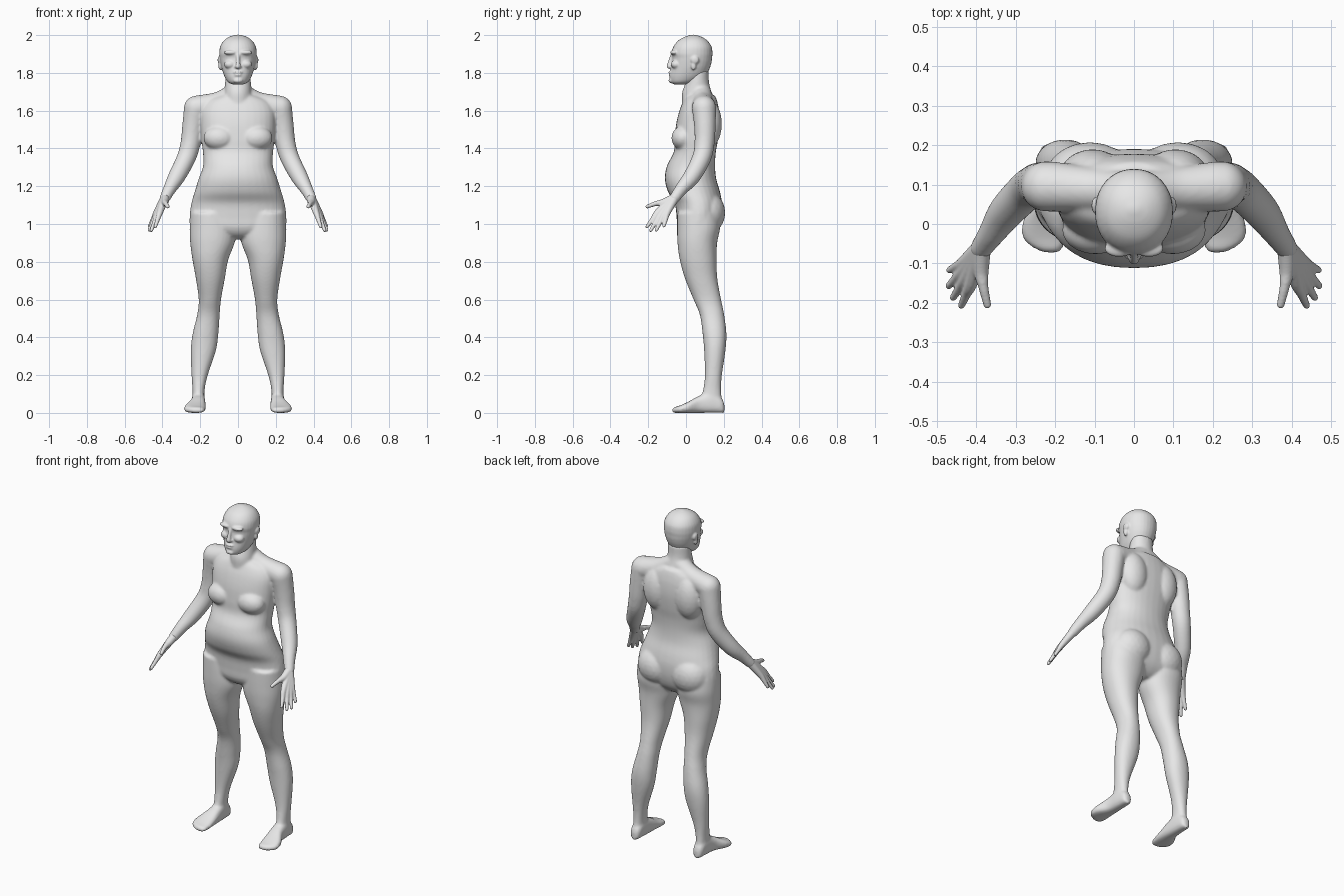
import bpy, bmesh, math
from mathutils import Vector, Matrix

skin = bpy.data.materials.new("plain grey")
skin.diffuse_color = (0.8, 0.8, 0.8, 1)


def spline(rows, n=5):
    """Catmull-Rom interpolation of equal-length tuples."""
    p = [rows[0]] + list(rows) + [rows[-1]]
    out = []
    for i in range(1, len(p) - 2):
        for k in range(n):
            t = k / n
            out.append([0.5 * (2 * b + (c - a) * t + (2 * a - 5 * b + 4 * c - d) * t * t
                               + (3 * b - a - 3 * c + d) * t ** 3)
                        for a, b, c, d in zip(p[i - 1], p[i], p[i + 1], p[i + 2])])
    out.append(list(rows[-1]))
    return out


def loft(bm, rings):
    """Skin rings of (centre, half-axis u, half-axis v, squareness)."""
    n, loops = 32, []
    for c, u, v, e in rings:
        loop = []
        for k in range(n):
            a = 2 * math.pi * k / n
            ca, sa = math.cos(a), math.sin(a)
            loop.append(bm.verts.new(c + u * math.copysign(abs(ca) ** (2 / e), ca)
                                     + v * math.copysign(abs(sa) ** (2 / e), sa)))
        loops.append(loop)
    faces = [bm.faces.new(loops[0]), bm.faces.new(loops[-1][::-1])]
    for a, b in zip(loops, loops[1:]):
        for k in range(n):
            faces.append(bm.faces.new((a[k], b[k], b[(k + 1) % n], a[(k + 1) % n])))
    bmesh.ops.recalc_face_normals(bm, faces=faces)


def stack(bm, rows, e=2.0):
    """Horizontal sections: z, x min, x max, y front, y back."""
    loft(bm, [(Vector(((x0 + x1) / 2, (y0 + y1) / 2, z)), Vector(((x1 - x0) / 2, 0, 0)),
               Vector((0, (y1 - y0) / 2, 0)), e) for z, x0, x1, y0, y1 in spline(rows)])


def centred(rows):
    return [(z, -w, w, f, b) for z, w, f, b in rows]


def ball(bm, c, r):
    m = Matrix.Translation(c) @ Matrix.Diagonal((*r, 1))
    bmesh.ops.create_icosphere(bm, subdivisions=3, radius=1, matrix=m)


def tube(bm, pts):
    """Round limb through (x, y, z, radius) with ball ends."""
    s = spline(pts)
    rings = []
    for i, q in enumerate(s):
        t = (Vector(s[min(i + 1, len(s) - 1)][:3]) - Vector(s[max(i - 1, 0)][:3])).normalized()
        u = t.cross(Vector((0.3, 1, 0.2))).normalized()
        rings.append((Vector(q[:3]), u * q[3], t.cross(u) * q[3], 2))
    loft(bm, rings)
    for q in (pts[0], pts[-1]):
        ball(bm, q[:3], (q[3],) * 3)


def mirror(bm):
    g = bmesh.ops.duplicate(bm, geom=bm.verts[:] + bm.edges[:] + bm.faces[:])["geom"]
    for v in g:
        if isinstance(v, bmesh.types.BMVert):
            v.co.x = -v.co.x
    bmesh.ops.reverse_faces(bm, faces=[f for f in g if isinstance(f, bmesh.types.BMFace)])


def finish(bm, name, voxel, smooth):
    """Fuse the overlapping volumes into one soft surface."""
    me = bpy.data.meshes.new(name)
    bm.to_mesh(me)
    bm.free()
    me.materials.append(skin)
    ob = bpy.data.objects.new(name, me)
    bpy.context.collection.objects.link(ob)
    m = ob.modifiers.new("fuse", 'REMESH')
    m.mode = 'VOXEL'
    m.voxel_size = voxel
    m.use_smooth_shade = True
    m = ob.modifiers.new("soften", 'SMOOTH')
    m.factor = 0.5
    m.iterations = smooth


# ---- body: limbs on one side first, then mirrored
bm = bmesh.new()
# leg
stack(bm, [(1.06, .03, .252, -.045, .17), (.98, .012, .256, -.047, .18),
           (.90, .018, .253, -.045, .165), (.81, .052, .241, -.033, .162),
           (.71, .070, .223, -.005, .166), (.60, .090, .208, .040, .186),
           (.52, .097, .216, .073, .202), (.42, .104, .240, .088, .214),
           (.33, .117, .250, .096, .209), (.20, .160, .246, .100, .190),
           (.12, .177, .241, .090, .186), (.05, .178, .243, .070, .192)], 2.15)
# foot: y, x centre, half width, height
loft(bm, [(Vector((x, y, h / 2)), Vector((w, 0, 0)), Vector((0, 0, h / 2)), 2.6)
          for y, x, w, h in spline([(.203, .21, .012, .045), (.19, .21, .028, .075),
                                    (.14, .21, .035, .11), (.07, .212, .040, .09),
                                    (.01, .226, .055, .058), (-.035, .228, .055, .038),
                                    (-.062, .217, .036, .03), (-.074, .208, .015, .02)])])
# arm
tube(bm, [(.222, .095, 1.615, .064), (.238, .100, 1.52, .057), (.251, .098, 1.43, .053),
          (.274, .083, 1.35, .050), (.325, .030, 1.25, .045), (.362, -.025, 1.185, .034),
          (.388, -.062, 1.135, .028)])
# shoulder slope, chest, shoulder blade, buttock
tube(bm, [(.02, .08, 1.69, .055), (.10, .088, 1.645, .056), (.21, .095, 1.617, .064)])
ball(bm, (.098, -.015, 1.455), (.085, .062, .065))
ball(bm, (.105, .120, 1.53), (.085, .070, .13))
ball(bm, (.112, .115, 1.06), (.115, .093, .11))
mirror(bm)
# torso
stack(bm, centred([(1.68, .10, .0, .155), (1.65, .165, -.015, .165), (1.60, .195, -.035, .175),
                   (1.53, .198, -.052, .178), (1.45, .194, -.060, .170),
                   (1.38, .186, -.065, .158), (1.31, .184, -.100, .154),
                   (1.24, .208, -.112, .160), (1.17, .230, -.095, .180),
                   (1.11, .247, -.060, .190), (1.04, .256, -.050, .187),
                   (.98, .245, -.045, .170), (.94, .15, -.020, .140), (.92, .06, .02, .11)]), 2.2)
# neck
stack(bm, centred([(1.60, .085, -.02, .16), (1.66, .078, -.022, .15), (1.70, .071, -.02, .135),
                   (1.75, .068, -.002, .122), (1.81, .066, .01, .12)]))
finish(bm, "body", .0075, 7)

# ---- hands
bm = bmesh.new()
wrist = (.386, -.058, 1.140)
fingers = [((.412, -.148, 1.065), (.438, -.207, .985)), ((.424, -.133, 1.055), (.459, -.187, .966)),
           ((.431, -.116, 1.053), (.470, -.157, .968)), ((.432, -.098, 1.060), (.468, -.117, .990))]
for base, tip in fingers:
    mid = [(a + b) / 2 for a, b in zip(base, tip)]
    tube(bm, [(*wrist, .024), (*base, .0165), (*mid, .012), (*tip, .009)])
# thumb
tube(bm, [(*wrist, .024), (.388, -.115, 1.115, .020), (.382, -.160, 1.108, .013),
          (.372, -.205, 1.092, .010)])
mirror(bm)
finish(bm, "hands", .004, 4)

# ---- head
bm = bmesh.new()
# ear, cheek, brow
ball(bm, (.097, .047, 1.868), (.011, .022, .022))
ball(bm, (.094, .040, 1.838), (.010, .014, .024))
ball(bm, (.042, -.052, 1.845), (.032, .028, .024))
ball(bm, (.038, -.062, 1.908), (.038, .022, .013))
mirror(bm)
# skull
stack(bm, centred([(1.738, .025, -.060, .00), (1.750, .052, -.080, .05), (1.780, .071, -.086, .10),
                   (1.820, .085, -.080, .124), (1.855, .093, -.076, .135),
                   (1.880, .097, -.073, .138), (1.905, .099, -.077, .14),
                   (1.940, .094, -.066, .135), (1.972, .074, -.040, .112),
                   (1.992, .044, -.004, .080), (2.002, .010, .030, .045)]), 2.1)
# nose, lips, chin
tube(bm, [(0, -.072, 1.895, .010), (0, -.083, 1.865, .010), (0, -.089, 1.835, .014)])
ball(bm, (0, -.078, 1.832), (.021, .014, .010))
ball(bm, (0, -.080, 1.803), (.026, .014, .007))
ball(bm, (0, -.080, 1.789), (.023, .013, .007))
ball(bm, (0, -.076, 1.759), (.026, .017, .014))
finish(bm, "head", .005, 3)
